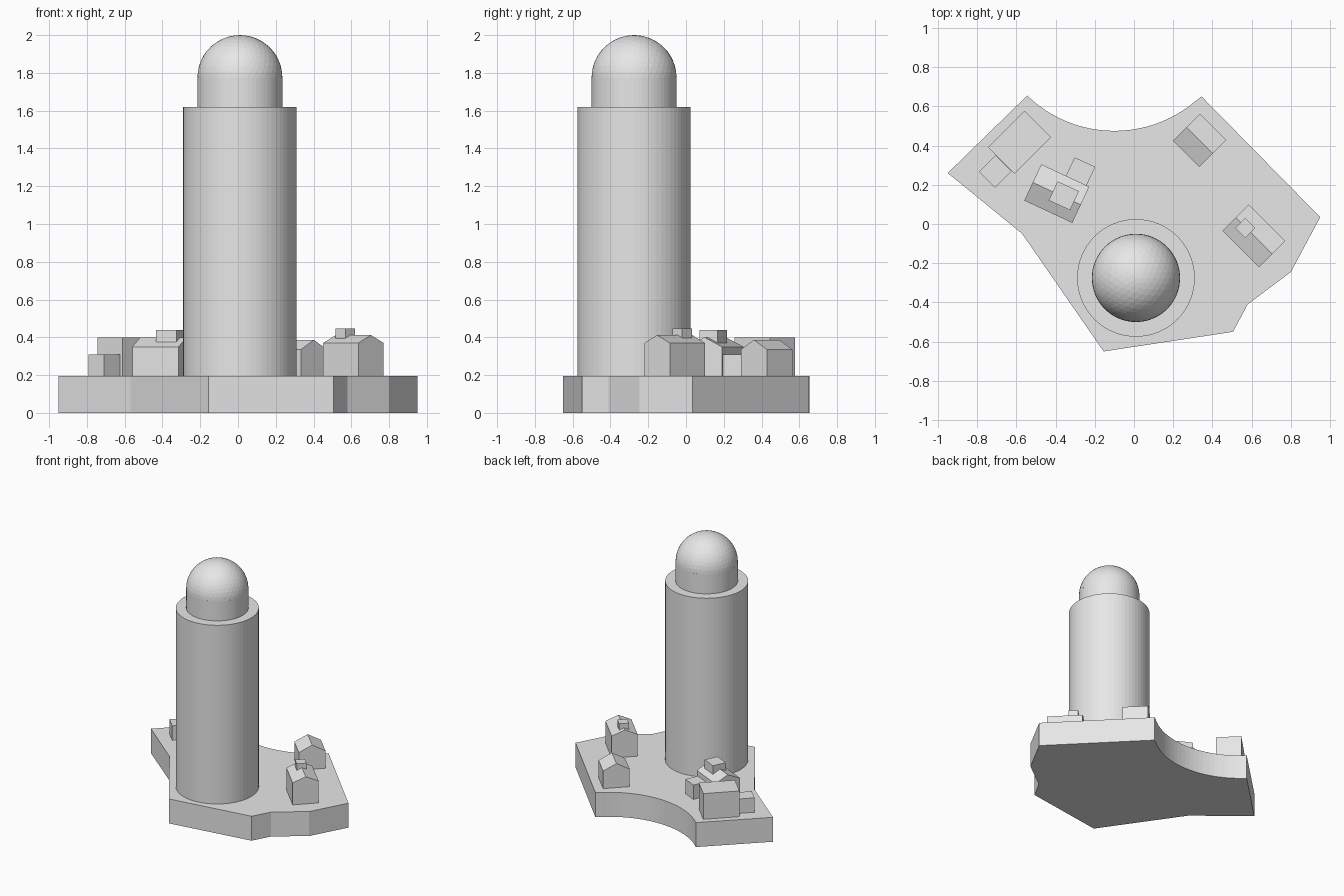
import bpy, bmesh, math
from mathutils import Matrix, Vector

cube = bpy.data.objects.get("Cube")
if cube:
    bpy.data.objects.remove(cube, do_unlink=True)

stone = bpy.data.materials.new("plain_grey")
stone.use_nodes = True
grey = (0.8, 0.8, 0.8, 1)
stone.diffuse_color = grey
stone.node_tree.nodes["Principled BSDF"].inputs["Base Color"].default_value = grey

GROUND = 0.195   # top of the base slab
SUNK = 0.18      # buildings start just inside the slab


def finish(name, bm):
    bmesh.ops.recalc_face_normals(bm, faces=bm.faces)
    mesh = bpy.data.meshes.new(name)
    bm.to_mesh(mesh)
    bm.free()
    mesh.materials.append(stone)
    obj = bpy.data.objects.new(name, mesh)
    bpy.context.collection.objects.link(obj)
    return obj


def extrude_profile(name, points, vector, matrix=Matrix()):
    """Closed planar profile pushed along a vector, then placed."""
    bm = bmesh.new()
    face = bm.faces.new([bm.verts.new(p) for p in points])
    out = bmesh.ops.extrude_face_region(bm, geom=[face], use_keep_orig=True)
    moved = [v for v in out["geom"] if isinstance(v, bmesh.types.BMVert)]
    bmesh.ops.translate(bm, verts=moved, vec=vector)
    bm.transform(matrix)
    return finish(name, bm)


def building(name, centre, length, width, angle, eave, ridge=None, bottom=SUNK):
    """Flat block, or a gabled house when a ridge height is given."""
    x, y = length / 2, width / 2
    points = [(-x, -y, bottom), (-x, y, bottom), (-x, y, eave)]
    if ridge:
        points.append((-x, 0, ridge))
    points.append((-x, -y, eave))
    place = Matrix.Translation((*centre, 0)) @ Matrix.Rotation(math.radians(angle), 4, 'Z')
    return extrude_profile(name, points, Vector((length, 0, 0)), place)


def cylinder(name, centre, radius, bottom, top):
    bm = bmesh.new()
    bmesh.ops.create_cone(bm, cap_ends=True, segments=64, radius1=radius, radius2=radius,
                          depth=top - bottom,
                          matrix=Matrix.Translation((*centre, (top + bottom) / 2)))
    return finish(name, bm)


# Base slab: angular outline with a concave arc cut into the back
outline = [(-0.545, 0.655), (-0.95, 0.26), (-0.57, -0.05), (-0.155, -0.65), (0.505, -0.55),
           (0.58, -0.41), (0.80, -0.245), (0.95, 0.035), (0.345, 0.65)]
arc_x, arc_y, arc_r, steps = -0.1, 1.115, 0.64, 24
start, end = math.radians(-46.2), math.radians(-133.8)
for i in range(1, steps):
    a = start + (end - start) * i / steps
    outline.append((arc_x + arc_r * math.cos(a), arc_y + arc_r * math.sin(a)))
extrude_profile("base_slab", [(x, y, 0) for x, y in outline], Vector((0, 0, GROUND)))

# Tower with drum and dome
tower = (0.01, -0.275)
dome_r = 0.225
dome_z = 2 - dome_r
cylinder("tower_shaft", tower, 0.3, SUNK, 1.62)
cylinder("dome_drum", tower, dome_r, 1.6, dome_z)
bm = bmesh.new()
bmesh.ops.create_icosphere(bm, subdivisions=4, radius=dome_r)
bmesh.ops.bisect_plane(bm, geom=bm.verts[:] + bm.edges[:] + bm.faces[:],
                       plane_co=(0, 0, 0), plane_no=(0, 0, 1), clear_inner=True)
bm.transform(Matrix.Translation((*tower, dome_z)))
finish("dome", bm)

# Flat-roofed block with a lower annex
building("flat_block", (-0.584, 0.417), 0.265, 0.19, 45, 0.40)
building("flat_block_annex", (-0.708, 0.268), 0.12, 0.115, 45, 0.31)

# Gabled house with a wide roof turret and an annex behind
building("turret_house", (-0.394, 0.155), 0.27, 0.204, -25, 0.35, 0.40)
building("turret_house_roof_box", (-0.358, 0.144), 0.12, 0.107, -25, 0.44, bottom=0.33)
building("turret_house_annex", (-0.274, 0.265), 0.116, 0.112, -25, 0.31)

# Small plain gabled house
building("plain_house", (0.335, 0.427), 0.19, 0.195, -45, 0.335, 0.387)

# Gabled house with a chimney
building("chimney_house", (0.611, -0.06), 0.263, 0.19, -45, 0.37, 0.412)
building("chimney", (0.568, -0.02), 0.072, 0.072, -45, 0.447, bottom=0.35)
